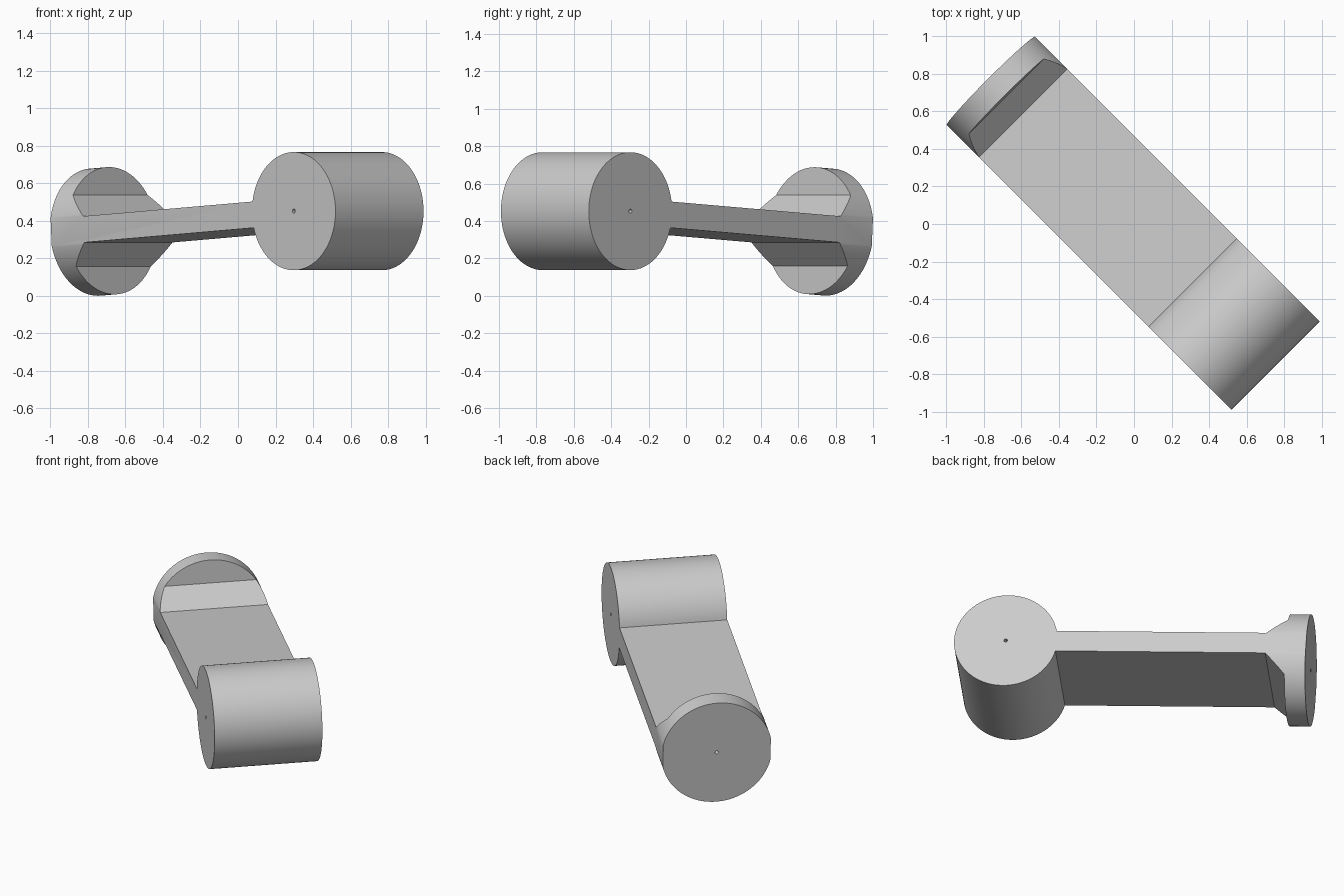
import bpy, bmesh, math
from mathutils import Matrix

if "Cube" in bpy.data.objects:
    bpy.data.objects.remove(bpy.data.objects["Cube"], do_unlink=True)

DRUM_R, DISC_R = 0.315, 0.34       # drum and mounting disc radii
HALF_W, HALF_T = 0.332, 0.07       # half width and half thickness of the arm
DISC_OUT, DISC_IN, FLARE = -1.833, -1.707, 0.12
HOLE_R, HOLE_DEPTH = 0.011, 0.08

grey = bpy.data.materials.new("plain grey")
grey.use_nodes = True
colour = (0.6, 0.6, 0.6, 1)
grey.diffuse_color = colour
grey.node_tree.nodes["Principled BSDF"].inputs["Base Color"].default_value = colour


def add_object(name, bm):
    bmesh.ops.recalc_face_normals(bm, faces=bm.faces)
    mesh = bpy.data.meshes.new(name)
    bm.to_mesh(mesh)
    bm.free()
    obj = bpy.data.objects.new(name, mesh)
    bpy.context.collection.objects.link(obj)
    return obj


def cylinder(name, radius, depth, matrix, segments=32):
    bm = bmesh.new()
    bmesh.ops.create_cone(bm, cap_ends=True, segments=segments, radius1=radius,
                          radius2=radius, depth=depth, matrix=matrix)
    return add_object(name, bm)


def cut(target, cutter):
    cutter.hide_render = True
    mod = target.modifiers.new("cut", 'BOOLEAN')
    mod.operation, mod.solver, mod.object = 'DIFFERENCE', 'EXACT', cutter
    graph = bpy.context.evaluated_depsgraph_get()
    mesh = bpy.data.meshes.new_from_object(target.evaluated_get(graph))
    target.modifiers.clear()
    target.data = mesh
    bpy.data.objects.remove(cutter, do_unlink=True)


# Side profile: round drum, thin arm, flared foot of the disc
start = math.pi - math.asin(HALF_T / DRUM_R)
steps = 96
profile = [(DRUM_R * math.cos(a), DRUM_R * math.sin(a))
           for a in (start - 2 * start * i / steps for i in range(steps + 1))]
lower = [(DISC_IN + FLARE, -HALF_T), (DISC_IN, -HALF_T - FLARE),
         (DISC_IN, -DISC_R - 0.02), (DISC_OUT, -DISC_R - 0.02)]
profile += lower + [(x, -z) for x, z in reversed(lower)]

bm = bmesh.new()
face = bm.faces.new([bm.verts.new((x, -HALF_W, z)) for x, z in profile])
side = bmesh.ops.extrude_face_region(bm, geom=[face])
bmesh.ops.translate(bm, vec=(0, 2 * HALF_W, 0),
                    verts=[g for g in side["geom"] if isinstance(g, bmesh.types.BMVert)])
link = add_object("arm_link", bm)

# Round off the disc and its flare with a ring-shaped cutter
bm = bmesh.new()
n = 128
loops = []
for x, r in ((-2.0, DISC_R), (-2.0, 0.7), (DISC_IN + FLARE + 0.01, 0.7),
             (DISC_IN + FLARE + 0.01, DISC_R)):
    loops.append([bm.verts.new((x, r * math.cos(2 * math.pi * i / n),
                                r * math.sin(2 * math.pi * i / n))) for i in range(n)])
for k in range(4):
    a, b = loops[k], loops[(k + 1) % 4]
    for i in range(n):
        j = (i + 1) % n
        bm.faces.new((a[i], a[j], b[j], b[i]))
cut(link, add_object("ring_cutter", bm))

# Small centre holes in both drum ends and the disc face
for s in (-1, 1):
    cut(link, cylinder("hole_cutter", HOLE_R, 2 * HOLE_DEPTH,
                       Matrix.Translation((0, s * HALF_W, 0)) @ Matrix.Rotation(math.pi / 2, 4, 'X')))
cut(link, cylinder("hole_cutter", HOLE_R, 2 * HOLE_DEPTH,
                   Matrix.Translation((DISC_OUT, 0, 0)) @ Matrix.Rotation(math.pi / 2, 4, 'Y')))

# Place the link: slight downward pitch, turned to the diagonal
link.data.transform(Matrix.Translation((0.532, -0.532, 0.452))
                    @ Matrix.Rotation(math.radians(-45), 4, 'Z')
                    @ Matrix.Rotation(math.radians(-3.5), 4, 'Y'))
link.data.materials.clear()
link.data.materials.append(grey)
bpy.ops.object.select_all(action='DESELECT')
link.select_set(True)
bpy.context.view_layer.objects.active = link
bpy.ops.object.shade_smooth_by_angle(angle=math.radians(25))
